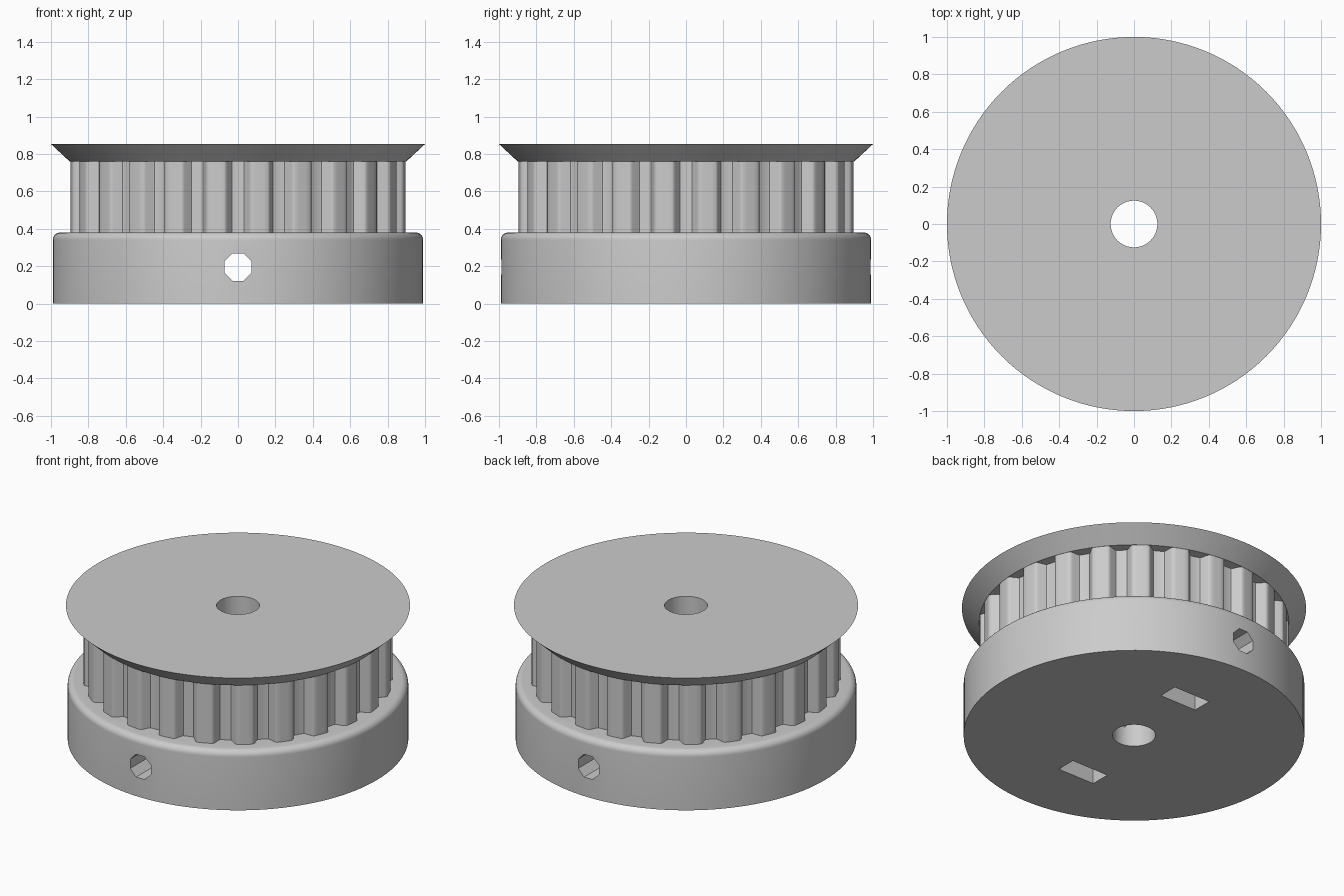
import bpy, bmesh, math
from mathutils import Vector

if "Cube" in bpy.data.objects:
    bpy.data.objects.remove(bpy.data.objects["Cube"])

TEETH = 24
TOOTH_R = 0.899
SCREW_Z = 0.195

grey = bpy.data.materials.new("light grey plastic")
grey.diffuse_color = (0.6, 0.6, 0.6, 1)
grey.use_nodes = True
grey.node_tree.nodes["Principled BSDF"].inputs["Base Color"].default_value = grey.diffuse_color


def new_object(name, bm):
    bmesh.ops.recalc_face_normals(bm, faces=bm.faces)
    mesh = bpy.data.meshes.new(name)
    bm.to_mesh(mesh)
    bm.free()
    mesh.materials.append(grey)
    obj = bpy.data.objects.new(name, mesh)
    bpy.context.collection.objects.link(obj)
    return obj


def lathe(name, profile, sides=128):
    """Closed solid turned about z from (radius, height) points."""
    bm = bmesh.new()
    rings = []
    for r, z in profile:
        rings.append([bm.verts.new((r * math.cos(2 * math.pi * i / sides),
                                    r * math.sin(2 * math.pi * i / sides), z))
                      for i in range(sides)])
    for a, b in zip(rings, rings[1:]):
        for i in range(sides):
            j = (i + 1) % sides
            bm.faces.new((a[i], a[j], b[j], b[i]))
    bm.faces.new(rings[0])
    bm.faces.new(rings[-1])
    return new_object(name, bm)


def prism(name, outline, start, depth):
    """Extrude a list of 3D points from an offset along a vector."""
    bm = bmesh.new()
    face = bm.faces.new([bm.verts.new(Vector(p) + Vector(start)) for p in outline])
    out = bmesh.ops.extrude_face_region(bm, geom=[face])
    bmesh.ops.translate(bm, vec=depth,
                        verts=[v for v in out["geom"] if isinstance(v, bmesh.types.BMVert)])
    return new_object(name, bm)


def combine(target, tool, operation):
    mod = target.modifiers.new(tool.name, "BOOLEAN")
    mod.operation, mod.solver, mod.object = operation, "EXACT", tool
    bpy.context.view_layer.objects.active = target
    bpy.ops.object.modifier_apply(modifier=mod.name)
    bpy.data.objects.remove(tool)


def polygon_xz(radius, sides, turn):
    return [(radius * math.cos(turn + 2 * math.pi * i / sides), 0,
             radius * math.sin(turn + 2 * math.pi * i / sides)) for i in range(sides)]


# hub with a rounded upper rim
rim = [(0.95 + 0.04 * math.cos(a), 0.34 + 0.04 * math.sin(a))
       for a in (math.pi / 2 * i / 8 for i in range(9))]
pulley = lathe("toothed_pulley", [(0.99, 0)] + rim)

# toothed belt track: rounded trapezoid grooves
half = [(0.074, 0), (0.067, 0.003), (0.058, 0.012), (0.039, 0.048), (0.032, 0.056), (0.022, 0.058)]
groove = [(-w, d) for w, d in half] + [(w, d) for w, d in reversed(half)]
base = math.sqrt(TOOTH_R ** 2 - half[0][0] ** 2)
outline = []
for t in range(TEETH):
    a = 2 * math.pi * t / TEETH
    c, s = math.cos(a), math.sin(a)
    outline += [((base - d) * c - w * s, (base - d) * s + w * c, 0) for w, d in groove]
    # arc over the top of the tooth
    edge = math.asin(half[0][0] / TOOTH_R)
    land = 2 * math.pi / TEETH - 2 * edge
    for k in (1, 2, 3):
        b = a + edge + land * k / 4
        outline.append((TOOTH_R * math.cos(b), TOOTH_R * math.sin(b), 0))
combine(pulley, prism("belt_track", outline, (0, 0, 0.3), (0, 0, 0.5)), "UNION")

# flared retaining flange
combine(pulley, lathe("flange", [(0.9, 0.76), (1.0, 0.853)]), "UNION")

# shaft bore
combine(pulley, lathe("bore", [(0.125, -0.1), (0.125, 1.0)], 48), "DIFFERENCE")

# set screw hole across the hub
combine(pulley, prism("screw_hole", polygon_xz(0.079, 8, math.pi / 8),
                      (0, -1.2, SCREW_Z), (0, 2.4, 0)), "DIFFERENCE")

# nut traps: hexagonal pocket open to the underside, one each side
hexagon = polygon_xz(0.15, 6, math.pi / 6)
trap = [p for p in hexagon if p[2] > 0]
trap += [(-0.13, 0, -0.3), (0.13, 0, -0.3)]
for side in (1, -1):
    combine(pulley, prism("nut_trap", trap, (0.048 * side, 0.518 * side - 0.063, SCREW_Z),
                          (0, 0.126, 0)), "DIFFERENCE")

pulley.select_set(True)
bpy.context.view_layer.objects.active = pulley
bpy.ops.object.shade_smooth_by_angle(angle=math.radians(30))
